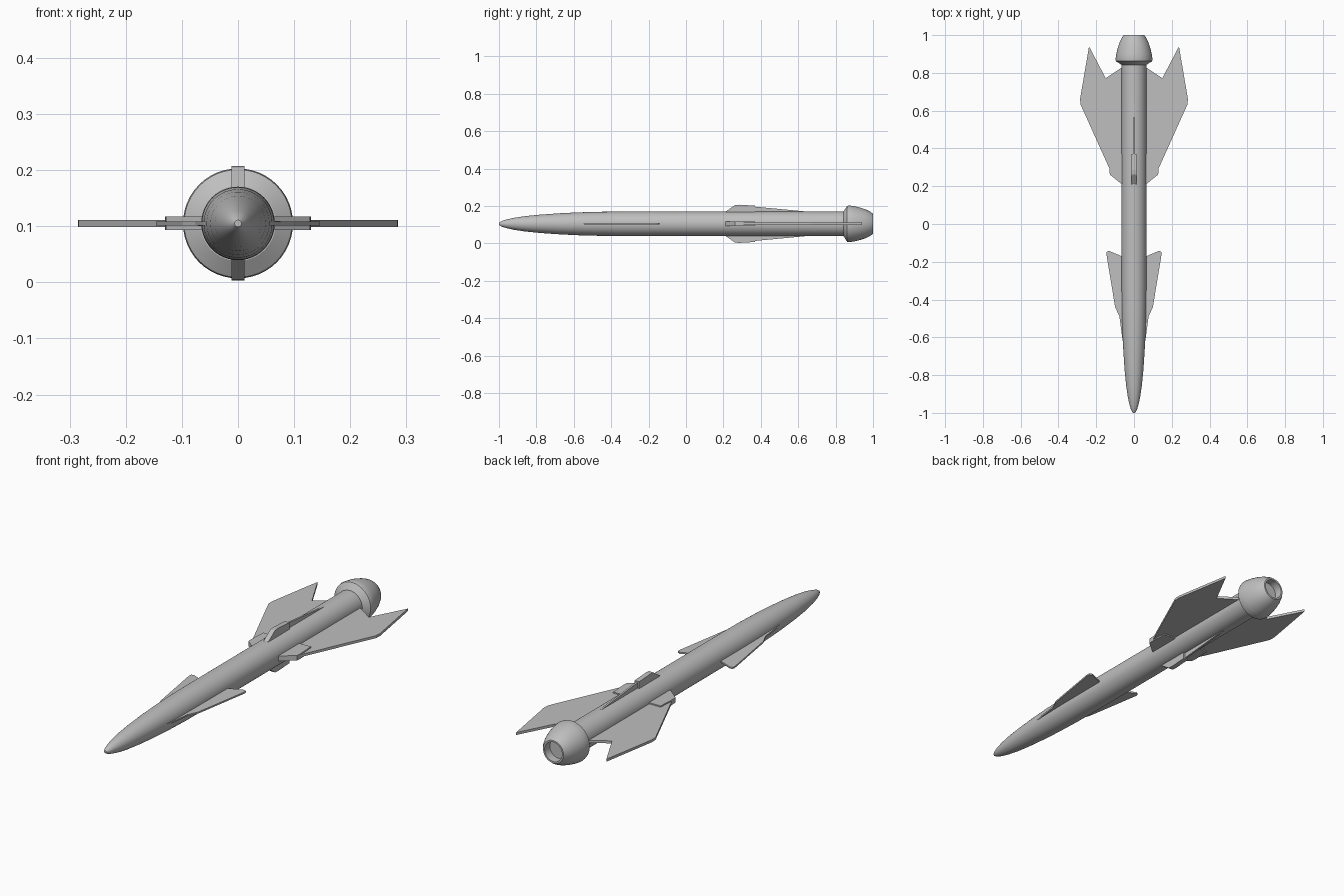
import bpy, bmesh, math
from mathutils import Matrix

old = bpy.data.objects.get("Cube")
if old:
    bpy.data.objects.remove(old, do_unlink=True)

AXIS_Z = 0.105

grey = bpy.data.materials.new("light grey")
grey.use_nodes = True
colour = (0.52, 0.52, 0.52, 1)
grey.diffuse_color = colour
grey.node_tree.nodes["Principled BSDF"].inputs["Base Color"].default_value = colour


def finish(name, bm, smooth=False):
    bmesh.ops.recalc_face_normals(bm, faces=bm.faces)
    mesh = bpy.data.meshes.new(name)
    bm.to_mesh(mesh)
    bm.free()
    mesh.materials.append(grey)
    obj = bpy.data.objects.new(name, mesh)
    bpy.context.collection.objects.link(obj)
    obj.location.z = AXIS_Z
    if smooth:
        bpy.ops.object.select_all(action='DESELECT')
        obj.select_set(True)
        bpy.context.view_layer.objects.active = obj
        bpy.ops.object.shade_smooth_by_angle(angle=math.radians(30))
    return obj


def lathe(name, profile, segments=48):
    """Spin (y, radius) points round the long axis."""
    bm = bmesh.new()
    verts = [bm.verts.new((r, y, 0)) for y, r in profile]
    edges = [bm.edges.new(pair) for pair in zip(verts, verts[1:])]
    bmesh.ops.spin(bm, geom=verts + edges, axis=(0, 1, 0), cent=(0, 0, 0),
                   angle=math.tau, steps=segments)
    bmesh.ops.remove_doubles(bm, verts=bm.verts, dist=0.0001)
    return finish(name, bm, smooth=True)


def plate(name, outline, thickness, angle, edge_scale=1.0):
    """Flat fin from (radius, y) points, turned round the long axis;
    edge_scale thins the points after the first and last (the root)."""
    bm = bmesh.new()
    rings = []
    for side in (1, -1):
        ring = []
        for i, (r, y) in enumerate(outline):
            root = i in (0, len(outline) - 1)
            half = thickness / 2 * (1 if root else edge_scale)
            ring.append(bm.verts.new((r, y, side * half)))
        rings.append(ring)
        bm.faces.new(ring)
    n = len(outline)
    for i in range(n):
        j = (i + 1) % n
        bm.faces.new((rings[0][i], rings[0][j], rings[1][j], rings[1][i]))
    bmesh.ops.rotate(bm, verts=bm.verts, cent=(0, 0, 0),
                     matrix=Matrix.Rotation(angle, 3, 'Y'))
    return finish(name, bm)


# Long body with a rounded pointed nose
lathe("body", [(-1, 0), (-1, 0.006), (-0.985, 0.015), (-0.96, 0.023),
               (-0.92, 0.032), (-0.86, 0.041), (-0.78, 0.049), (-0.68, 0.056),
               (-0.58, 0.061), (-0.45, 0.0645), (-0.3, 0.0655),
               (0.86, 0.0655), (0.86, 0)])

# Flared tail nozzle with a recessed opening
lathe("tail_nozzle", [(0.843, 0.06), (0.843, 0.067), (0.862, 0.096),
                      (0.872, 0.098), (0.9, 0.094), (0.93, 0.087),
                      (0.96, 0.077), (0.985, 0.065), (1, 0.054),
                      (1, 0.046), (0.96, 0.046), (0.96, 0)])

canard = [(0.04, -0.65), (0.06, -0.62), (0.077, -0.49), (0.1, -0.44),
          (0.146, -0.16), (0.144, -0.147), (0.133, -0.142), (0.066, -0.17),
          (0.04, -0.17)]
wing = [(0.04, 0.26), (0.115, 0.26), (0.284, 0.635), (0.285, 0.665),
        (0.238, 0.94), (0.15, 0.772), (0.066, 0.828), (0.04, 0.828)]
strake_block = [(0.04, 0.2), (0.064, 0.21), (0.1, 0.262), (0.102, 0.285),
                (0.097, 0.37), (0.04, 0.37)]
strake_blade = [(0.04, 0.3), (0.098, 0.3), (0.066, 0.64), (0.04, 0.64)]
side_shift = 0.028  # side strakes reach further out than the upright ones

# Flat fins on the two sides
for side, angle in (("left", 0), ("right", math.pi)):
    plate(side + "_front_fin", canard, 0.011, angle, 0.7)
    plate(side + "_rear_wing", wing, 0.012, angle)

# Stepped strakes on all four sides
for side, angle in (("left", 0), ("bottom", math.pi / 2),
                    ("right", math.pi), ("top", -math.pi / 2)):
    shift = side_shift if side in ("left", "right") else 0
    for part, outline, thickness in (("strake_front", strake_block, 0.024),
                                     ("strake_blade", strake_blade, 0.009)):
        points = [(r + (shift if r > 0.09 else 0), y) for r, y in outline]
        plate(side + "_" + part, points, thickness, angle)
